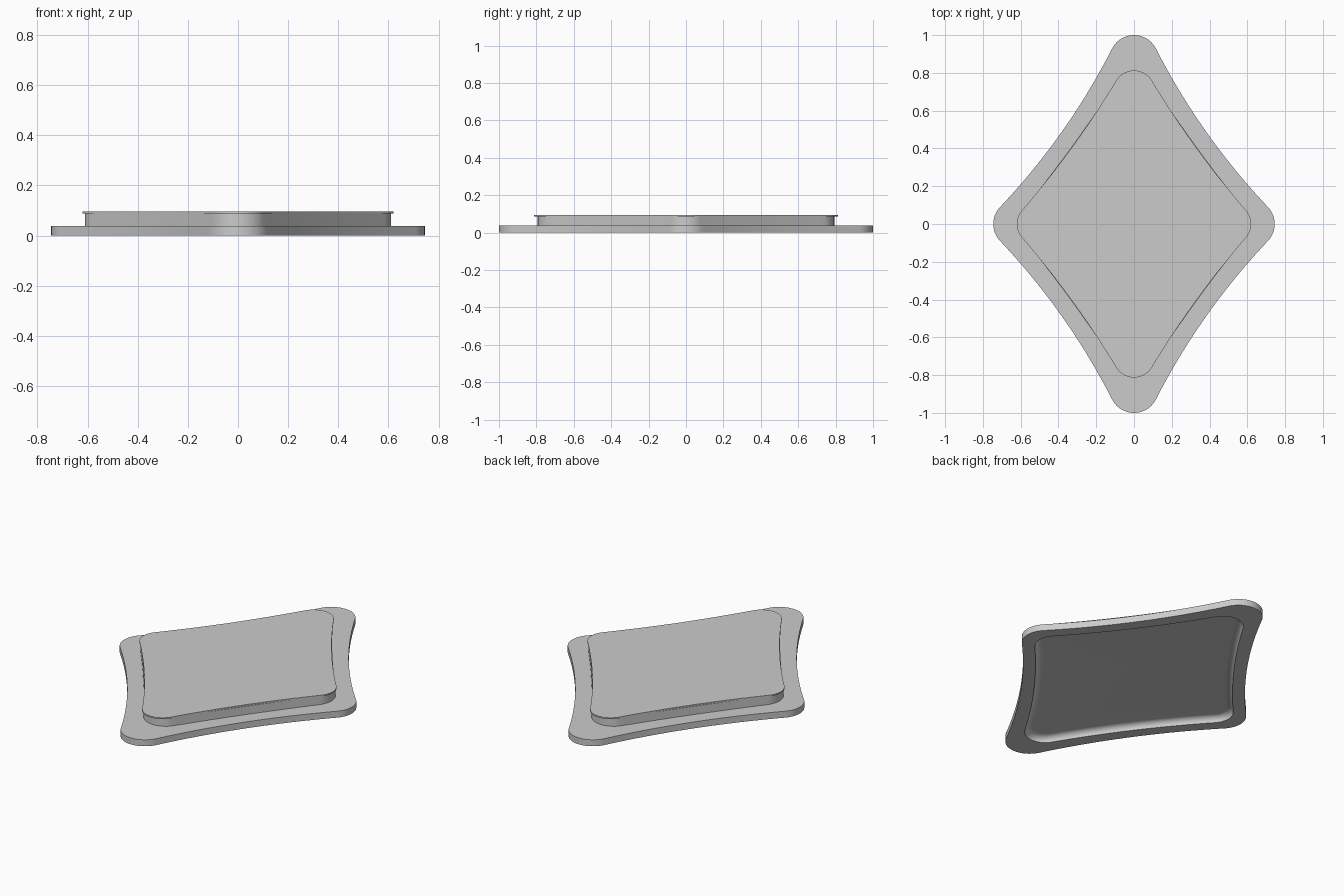
import bpy, bmesh, math
from mathutils import Vector

cube = bpy.data.objects.get("Cube")
if cube:
    bpy.data.objects.remove(cube, do_unlink=True)

metal = bpy.data.materials.new("light grey")
metal.use_nodes = True
grey = (0.6, 0.6, 0.6, 1)
metal.diffuse_color = grey
metal.node_tree.nodes["Principled BSDF"].inputs["Base Color"].default_value = grey


def arc(center, radius, start, end, steps):
    return [center + radius * Vector((math.cos(t), math.sin(t)))
            for t in (start + (end - start) * i / steps for i in range(steps + 1))]


def diamond(half_x, half_y, corner, sweep):
    """Diamond outline: rounded tips joined by tangent arcs that bow inward."""
    side, tip = Vector((half_x - corner, 0)), Vector((0, half_y - corner))
    chord = tip - side
    outward = Vector((chord.y, -chord.x)).normalized()
    reach = math.sqrt((sweep + corner) ** 2 - (chord.length / 2) ** 2)
    hub = (side + tip) / 2 + outward * reach
    to_side, to_tip = hub - side, hub - tip
    a, b = math.atan2(to_side.y, to_side.x), math.atan2(to_tip.y, to_tip.x)
    quarter = arc(side, corner, 0, a, 10)
    quarter += arc(hub, sweep, a + math.pi, b + math.pi, 24)[1:]
    quarter += arc(tip, corner, b, math.pi / 2, 10)[1:]
    # Mirror the quarter into the other three
    half = quarter + [Vector((-p.x, p.y)) for p in reversed(quarter[:-1])]
    return half + [Vector((p.x, -p.y)) for p in reversed(half[1:-1])]


def loft(name, sections):
    """Skin a stack of outlines and cap both ends."""
    bm = bmesh.new()
    rings = [[bm.verts.new((p.x, p.y, z)) for p in diamond(*shape)]
             for shape, z in sections]
    for low, high in zip(rings, rings[1:]):
        for i in range(len(low)):
            j = (i + 1) % len(low)
            bm.faces.new((low[i], low[j], high[j], high[i]))
    bm.faces.new(rings[0])
    bm.faces.new(rings[-1])
    bmesh.ops.recalc_face_normals(bm, faces=bm.faces)
    mesh = bpy.data.meshes.new(name)
    bm.to_mesh(mesh)
    bm.free()
    mesh.materials.append(metal)
    obj = bpy.data.objects.new(name, mesh)
    bpy.context.collection.objects.link(obj)
    bpy.ops.object.select_all(action="DESELECT")
    obj.select_set(True)
    bpy.context.view_layer.objects.active = obj
    bpy.ops.object.shade_smooth_by_angle(angle=math.radians(30))
    return obj


flange = (0.745, 1.0, 0.13, 3.6)
body = (0.611, 0.793, 0.12, 10)
lip = (0.62, 0.813, 0.11, 5)

# Shallow hollow underside: flat ceiling with a rounded cove down to the rim
cove = 0.035
sections = []
for i in range(9):
    t = math.pi / 2 * i / 8
    inset = cove * (1 - math.sin(t))
    sections.append(((0.66 - inset, 0.85 - 1.2 * inset, 0.11 - inset, 4.5),
                     cove * math.cos(t)))
sections[0] = (sections[0][0], cove)

# Flange, raised body, thin overhanging lip and flat top
sections += [(flange, 0), (flange, 0.038), (body, 0.038), (body, 0.087),
             (lip, 0.087), (lip, 0.095)]
loft("raised_panel_with_flange", sections)
